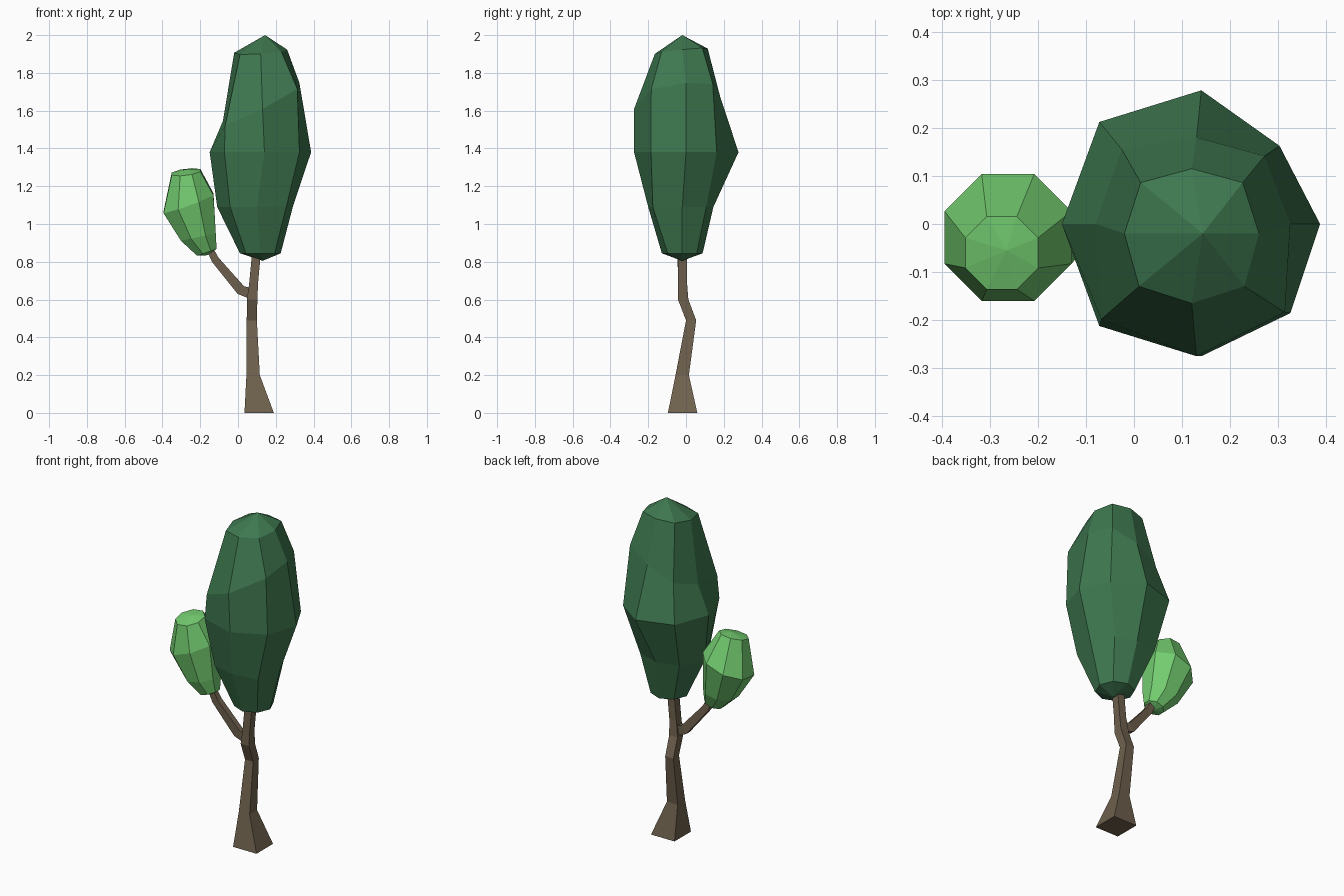
import bpy, bmesh
from math import cos, sin, radians, tau

cube = bpy.data.objects.get("Cube")
if cube:
    bpy.data.objects.remove(cube, do_unlink=True)


def material(name, rgb):
    mat = bpy.data.materials.new(name)
    mat.use_nodes = True
    mat.diffuse_color = (*rgb, 1)
    bsdf = mat.node_tree.nodes["Principled BSDF"]
    bsdf.inputs["Base Color"].default_value = (*rgb, 1)
    bsdf.inputs["Roughness"].default_value = 0.9
    return mat


def loft(name, mat, sides, rings, phase=0, bottom=None, top=None):
    """Skin rings of (centre, slope x, slope y, radii); ends are points or flat caps."""
    bm = bmesh.new()
    loops = []
    for (cx, cy, cz), slope_x, slope_y, radii in rings:
        if not isinstance(radii, list):
            radii = [radii] * sides
        loop = []
        for i, r in enumerate(radii):
            a = radians(phase) + tau * i / sides
            dx, dy = r * cos(a), r * sin(a)
            loop.append(bm.verts.new((cx + dx, cy + dy, cz + slope_x * dx + slope_y * dy)))
        loops.append(loop)
    for low, high in zip(loops, loops[1:]):
        for i in range(sides):
            j = (i + 1) % sides
            bm.faces.new((low[i], low[j], high[j], high[i]))
    for loop, tip in ((loops[0], bottom), (loops[-1], top)):
        if tip:
            point = bm.verts.new(tip)
            for i in range(sides):
                bm.faces.new((loop[i], loop[(i + 1) % sides], point))
        else:
            bm.faces.new(loop)
    bmesh.ops.recalc_face_normals(bm, faces=bm.faces)
    mesh = bpy.data.meshes.new(name)
    bm.to_mesh(mesh)
    bm.free()
    mesh.materials.append(mat)
    obj = bpy.data.objects.new(name, mesh)
    bpy.context.collection.objects.link(obj)
    return obj


bark = material("brown bark", (0.16, 0.12, 0.076))
dark_leaf = material("dark green leaves", (0.048, 0.185, 0.078))
light_leaf = material("light green leaves", (0.17, 0.6, 0.16))

# Crooked square trunk with a flared foot
loft("trunk", bark, 4, [
    ((0.112, -0.018, 0), 0, 0, 0.11),
    ((0.08, -0.02, 0.2), 0, 0, 0.05),
    ((0.073, 0.027, 0.49), 0, 0, 0.038),
    ((0.075, -0.015, 0.6), 0, 0, 0.039),
    ((0.083, -0.018, 0.69), 0, 0, 0.033),
    ((0.1, -0.018, 0.87), 0, 0, 0.033),
], phase=45)

# Side branch that bends up into the small crown
loft("side_branch", bark, 4, [
    ((0.075, -0.016, 0.63), 1.6, 0, 0.022),
    ((0.015, -0.016, 0.65), 1.2, 0, 0.024),
    ((-0.12, -0.028, 0.81), 0.6, 0, 0.025),
    ((-0.155, -0.03, 0.88), 0.3, 0, 0.023),
], phase=45)

# Large faceted crown
loft("large_crown", dark_leaf, 8, [
    ((0.118, -0.02, 0.845), 0, 0, 0.108),
    ((0.1, -0.02, 1.09), 0, 0, [0.19, 0.18, 0.165, 0.2, 0.21, 0.2, 0.18, 0.22]),
    ((0.14, 0, 1.38), 0, 0, [0.247, 0.23, 0.278, 0.3, 0.29, 0.3, 0.275, 0.262]),
    ((0.13, 0, 1.65), 0.5, 0.15, [0.195, 0.2, 0.18, 0.22, 0.21, 0.28, 0.275, 0.26]),
    ((0.12, -0.02, 1.915), 0.06, 0.1, [0.14, 0.15, 0.135, 0.15, 0.14, 0.155, 0.145, 0.155]),
], bottom=(0.13, -0.02, 0.805), top=(0.143, -0.02, 2))

# Small leaning crown
loft("small_crown", light_leaf, 8, [
    ((-0.165, -0.03, 0.85), 0.35, 0, 0.056),
    ((-0.21, -0.03, 0.93), 0.2, 0, 0.1),
    ((-0.262, -0.028, 1.11), 0.36, 0.1, 0.143),
    ((-0.275, -0.06, 1.275), 0.12, 0.22, 0.082),
], phase=22.5, bottom=(-0.16, -0.03, 0.835), top=(-0.265, -0.055, 1.29))
